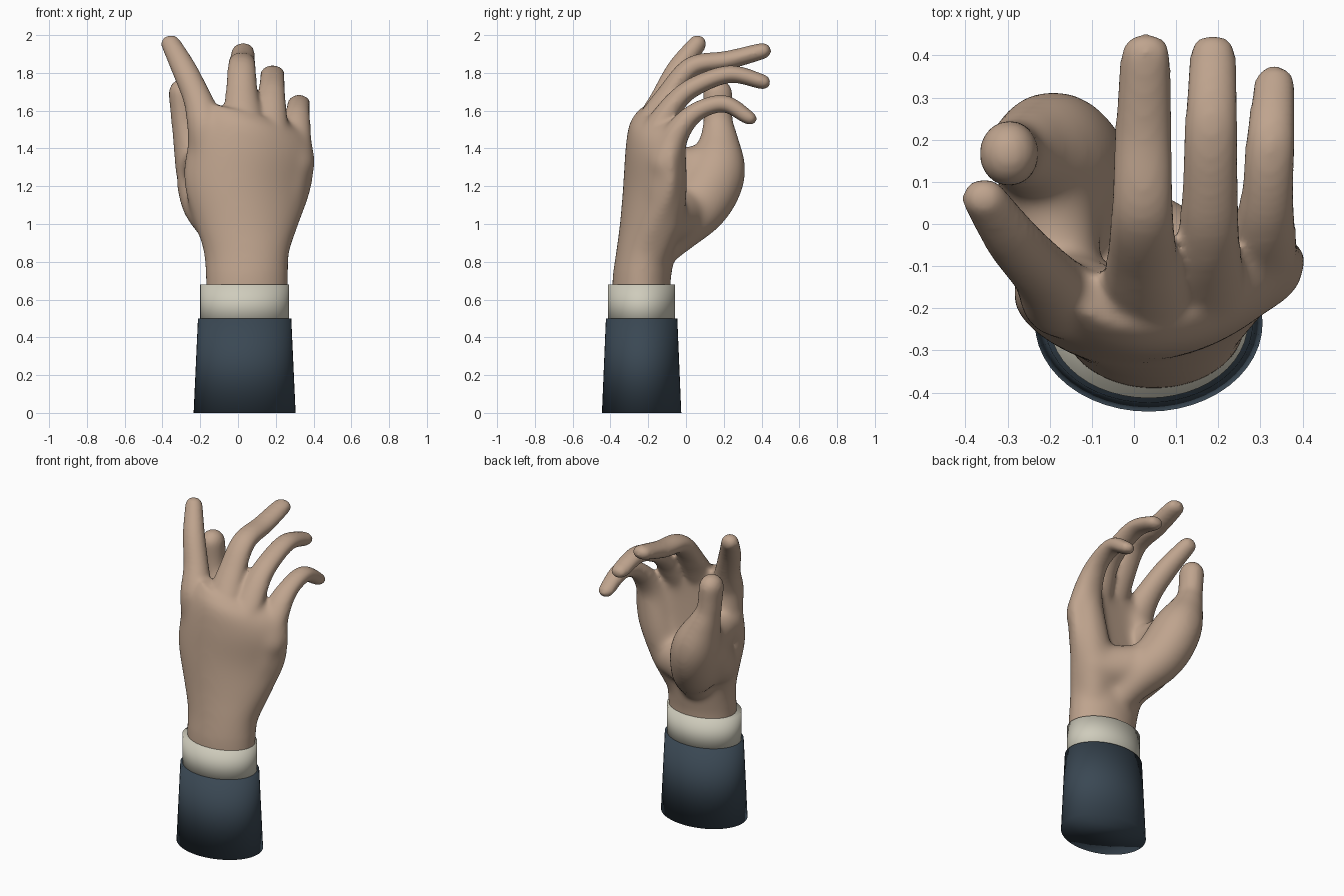
import bpy, bmesh
from math import sin, cos, pi
from mathutils import Matrix

if "Cube" in bpy.data.objects:
    bpy.data.objects.remove(bpy.data.objects["Cube"])


def material(name, rgb):
    m = bpy.data.materials.new(name)
    m.diffuse_color = (*rgb, 1)
    m.use_nodes = True
    m.node_tree.nodes["Principled BSDF"].inputs["Base Color"].default_value = m.diffuse_color
    return m


def to_object(name, bm, mat):
    bmesh.ops.recalc_face_normals(bm, faces=bm.faces)
    me = bpy.data.meshes.new(name)
    bm.to_mesh(me)
    bm.free()
    ob = bpy.data.objects.new(name, me)
    bpy.context.collection.objects.link(ob)
    me.materials.append(mat)
    bpy.ops.object.select_all(action='DESELECT')
    ob.select_set(True)
    bpy.context.view_layer.objects.active = ob
    return ob


def spline(pts, n):
    """Catmull-Rom interpolation of tuples of any length."""
    p = [pts[0]] + pts + [pts[-1]]
    out = []
    for i in range(1, len(p) - 2):
        for k in range(n):
            t = k / n
            out.append(tuple(
                0.5 * (2 * b + (c - a) * t + (2 * a - 5 * b + 4 * c - d) * t * t
                       + (3 * b - a - 3 * c + d) * t ** 3)
                for a, b, c, d in zip(p[i - 1], p[i], p[i + 1], p[i + 2])))
    return out + [pts[-1]]


def loft(bm, rings):
    rows = [[bm.verts.new(v) for v in r] for r in rings]
    n = len(rows[0])
    for a, b in zip(rows, rows[1:]):
        for i in range(n):
            j = (i + 1) % n
            bm.faces.new((a[i], a[j], b[j], b[i]))
    bm.faces.new(rows[0])
    bm.faces.new(rows[-1])


def digit(bm, pts, sx=1.0):
    """Row of overlapping balls along a path of (x, y, z, radius)."""
    for x, y, z, r in spline(pts, 9):
        m = Matrix.Translation((x, y, z)) @ Matrix.Diagonal((sx, 1, 1, 1))
        bmesh.ops.create_icosphere(bm, subdivisions=3, radius=r + 0.004, matrix=m)


skin = material("skin", (0.52, 0.37, 0.27))
navy = material("navy_cloth", (0.042, 0.064, 0.087))
linen = material("linen", (0.62, 0.6, 0.5))

bm = bmesh.new()

# Wrist and palm: z, centre x, half width, centre y, half depth, bend, tilt
palm = [(0.55, .047, .216, -.235, .154, 0, 0), (0.70, .047, .216, -.235, .154, 0, 0),
        (0.85, .045, .228, -.215, .156, 0, 0), (1.00, .047, .277, -.205, .145, .03, .02),
        (1.20, .05, .340, -.208, .122, .08, .045), (1.40, .072, .338, -.205, .112, .085, .045),
        (1.52, .075, .295, -.195, .10, .085, .045), (1.59, .055, .235, -.18, .065, .08, .04)]
rings = []
for z, cx, w, cy, t, bend, tilt in spline(palm, 6):
    ring = []
    for i in range(48):
        u, v = cos(2 * pi * i / 48), sin(2 * pi * i / 48)
        ring.append((cx + w * u, cy + t * v + bend * u * u + tilt * u,
                     z - 0.1 * max(0, z - 1) * u))
    rings.append(ring)
loft(bm, rings)

# Index, middle, ring and little finger
digit(bm, [(-.155, -.17, 1.42, .1), (-.17, -.175, 1.52, .088), (-.213, -.12, 1.66, .067),
           (-.285, -.04, 1.82, .058), (-.355, .06, 1.953, .045)], 1.1)
digit(bm, [(.03, -.2, 1.5, .085), (.02, -.1, 1.67, .062), (.02, .03, 1.83, .052),
           (.022, .22, 1.867, .047), (.027, .39, 1.912, .041), (.029, .412, 1.917, .033)], 1.36)
digit(bm, [(.16, -.17, 1.47, .08), (.175, -.06, 1.64, .055), (.18, .05, 1.73, .048),
           (.183, .23, 1.793, .044), (.187, .39, 1.757, .038), (.187, .413, 1.749, .031)], 1.36)
digit(bm, [(.28, -.11, 1.32, .095), (.3, -.055, 1.47, .068), (.315, .05, 1.59, .048),
           (.324, .2, 1.637, .043), (.333, .325, 1.566, .036), (.333, .343, 1.553, .028)], 1.28)

# Thumb with its fleshy base
digit(bm, [(.02, -.14, .86, .09), (-.04, -.03, .99, .13), (-.13, .085, 1.12, .158),
           (-.185, .158, 1.27, .156), (-.245, .175, 1.42, .107), (-.282, .17, 1.54, .076),
           (-.297, .167, 1.69, .075)], .9)
# Web between thumb and index side
digit(bm, [(-.18, -.12, 1.31, .1), (-.19, 0, 1.3, .105), (-.2, .1, 1.32, .1)])
digit(bm, [(-.13, -.13, 1.04, .12), (-.17, -.03, 1.12, .13), (-.19, .07, 1.22, .135)])
# Outer heel of the palm, and the heel bridge towards the thumb
digit(bm, [(.15, -.19, .84, .1), (.19, -.14, 1.0, .115), (.25, -.11, 1.18, .115),
           (.285, -.1, 1.36, .1)])
digit(bm, [(.19, -.13, 1.02, .12), (.09, -.09, 1.03, .13), (-.02, -.03, 1.05, .13)])

# Fuse everything into one smooth hand, softening the palm further
hand = to_object("hand", bm, skin)
rm = hand.modifiers.new("fuse", 'REMESH')
rm.mode = 'VOXEL'
rm.voxel_size = 0.011
rm.use_smooth_shade = True
bpy.ops.object.modifier_apply(modifier="fuse")
group = hand.vertex_groups.new(name="palm")
for v in hand.data.vertices:
    w = min(1, max(0, (1.56 - v.co.z) / .15), max(0, (v.co.z - .75) / .1))
    group.add([v.index], w, 'REPLACE')
for name, count in (("soften", 16), ("soften_palm", 70)):
    sm = hand.modifiers.new(name, 'SMOOTH')
    sm.factor = 0.5
    sm.iterations = count
    if count > 20:
        sm.vertex_group = "palm"
    bpy.ops.object.modifier_apply(modifier=name)


# Sleeve and shirt cuff: oval profiles closed at both ends
def tube(name, profile, mat):
    bm = bmesh.new()
    loft(bm, [[(.035 + a * cos(2 * pi * i / 48), -.235 + b * sin(2 * pi * i / 48), z)
               for i in range(48)] for z, a, b in profile])
    to_object(name, bm, mat)
    bpy.ops.object.shade_smooth()


tube("jacket_sleeve", [(0, .27, .21), (.5, .247, .189)], navy)
tube("shirt_cuff", [(.45, .235, .178), (.68, .235, .178)], linen)
